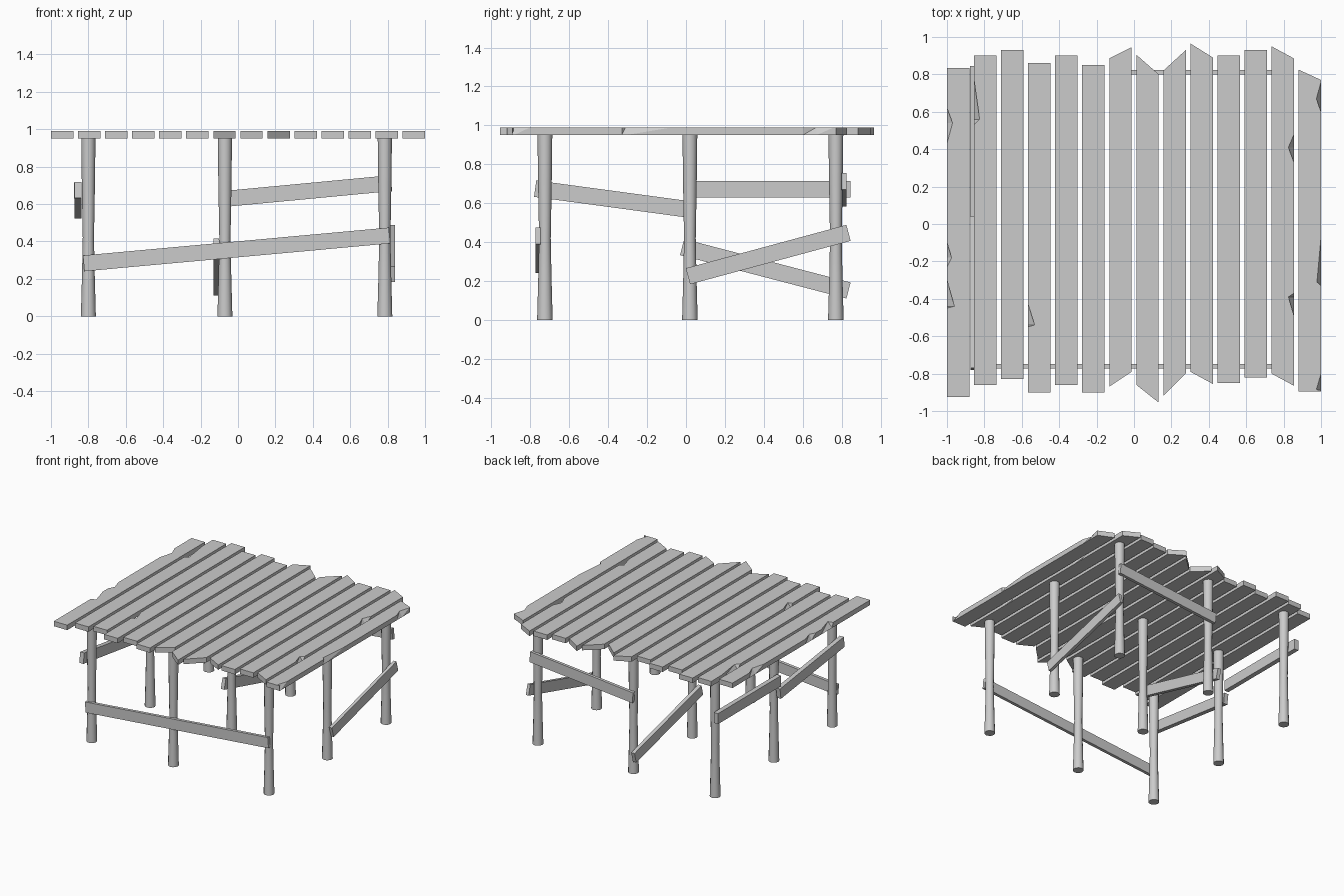
import bpy, bmesh, math
from mathutils import Vector

cube = bpy.data.objects.get("Cube")
if cube:
    bpy.data.objects.remove(cube, do_unlink=True)

grey = bpy.data.materials.new("weathered grey")
grey.use_nodes = True
colour = (0.6, 0.6, 0.6, 1)
grey.diffuse_color = colour
grey.node_tree.nodes["Principled BSDF"].inputs["Base Color"].default_value = colour


def finish(name, bm):
    """Turn a bmesh into a named object with the grey material."""
    bmesh.ops.recalc_face_normals(bm, faces=bm.faces)
    mesh = bpy.data.meshes.new(name)
    bm.to_mesh(mesh)
    bm.free()
    mesh.materials.append(grey)
    obj = bpy.data.objects.new(name, mesh)
    bpy.context.collection.objects.link(obj)
    return obj


# Table top: planks with uneven or slanted ends and chipped upper edges
BOTTOM, TOP, WIDTH = 0.95, 0.99, 0.12
PITCH = (2 - WIDTH) / 13
# front left, front right, back left, back right
ends = [
    (-.925, -.925, .835, .835), (-.86, -.86, .90, .90), (-.83, -.83, .93, .93),
    (-.90, -.90, .86, .86), (-.86, -.86, .90, .90), (-.90, -.90, .85, .85),
    (-.87, -.79, .885, .945), (-.86, -.955, .905, .80), (-.92, -.80, .82, .93),
    (-.79, -.855, .965, .89), (-.85, -.85, .90, .90), (-.82, -.82, .93, .93),
    (-.80, -.865, .95, .885), (-.895, -.895, .825, .77),
]
# plank: (side, start y, deepest y, end y, depth), ordered by y
chips = {
    0: [(-1, -.45, -.44, -.30, .04), (-1, -.23, -.18, -.10, .025),
        (-1, .43, .54, .62, .03)],
    1: [(-1, .53, .56, .77, .03)],
    3: [(-1, -.55, -.54, -.43, .035)],
    12: [(1, -.49, -.39, -.37, .03), (1, .33, .41, .48, .03)],
    13: [(1, -.89, -.885, -.80, .025), (1, -.33, -.31, -.07, .022),
         (1, .60, .67, .76, .025)],
}


def chip_points(x, side, plank):
    points = []
    for s, start, mid, end, depth in chips.get(plank, []):
        if s == side:
            points += [(x, start, 0), (x, mid, -side * depth), (x, end, 0)]
    return points


for i, (fl, fr, bl, br) in enumerate(ends):
    x0 = -1 + i * PITCH
    x1 = x0 + WIDTH
    outline = [(x0, fl, 0), (x1, fr, 0)] + chip_points(x1, 1, i)
    outline += [(x1, br, 0), (x0, bl, 0)] + chip_points(x0, -1, i)[::-1]
    bm = bmesh.new()
    low = [bm.verts.new((x, y, BOTTOM)) for x, y, inset in outline]
    high = [bm.verts.new((x + inset, y, TOP)) for x, y, inset in outline]
    bm.faces.new(low[::-1])
    bm.faces.new(high)
    for a in range(len(outline)):
        b = (a + 1) % len(outline)
        if outline[a][2] or outline[b][2]:
            bm.faces.new((low[a], low[b], high[b]))
            bm.faces.new((low[a], high[b], high[a]))
        else:
            bm.faces.new((low[a], low[b], high[b], high[a]))
    finish(f"plank_{i + 1}", bm)

# Legs: round posts, slim in the middle and flared at the foot
PROFILE = [(.040, 0), (.034, .22), (.030, .42), (.035, .70), (.038, BOTTOM)]
SIDES = 12


def leg(name, x, y):
    bm = bmesh.new()
    rings = []
    for r, z in PROFILE:
        angles = [math.tau * k / SIDES for k in range(SIDES)]
        rings.append([bm.verts.new((x + r * math.cos(a), y + r * math.sin(a), z))
                      for a in angles])
    for lower, upper in zip(rings, rings[1:]):
        for k in range(SIDES):
            n = (k + 1) % SIDES
            bm.faces.new((lower[k], lower[n], upper[n], upper[k]))
    bm.faces.new(rings[0][::-1])
    bm.faces.new(rings[-1])
    obj = finish(name, bm)
    bpy.ops.object.select_all(action="DESELECT")
    obj.select_set(True)
    bpy.context.view_layer.objects.active = obj
    bpy.ops.object.shade_smooth_by_angle(angle=math.radians(40))


for column, x in (("right", -.80), ("middle", -.07), ("left", .785)):
    for row, y in (("front", -.725), ("centre", .02), ("back", .77)):
        leg(f"leg_{row}_{column}", x, y)


# Braces: boards nailed at odd slopes between the legs
def brace(name, start, end, thickness, height=0.085):
    start, end = Vector(start), Vector(end)
    along = (end - start).normalized()
    side = along.cross(Vector((0, 0, 1))).normalized()
    up = side.cross(along)
    bm = bmesh.new()
    bmesh.ops.create_cube(bm, size=1)
    for v in bm.verts:
        c = v.co.copy()
        v.co = ((start + end) / 2 + along * c.x * (end - start).length
                + side * c.y * thickness + up * c.z * height)
    finish(name, bm)


brace("front_brace", (-.825, -.76, .283), (.81, -.76, .432), .025)
brace("back_brace", (-.10, .812, .625), (.82, .812, .712), .025)
brace("right_front_brace", (-.855, -.775, .675), (-.855, .04, .565), .036)
brace("right_back_brace", (-.859, .04, .672), (-.859, .845, .672), .038)
brace("left_brace", (.828, .01, .225), (.828, .835, .448), .025)
brace("middle_brace", (-.117, -.02, .375), (-.117, .835, .152), .03)
